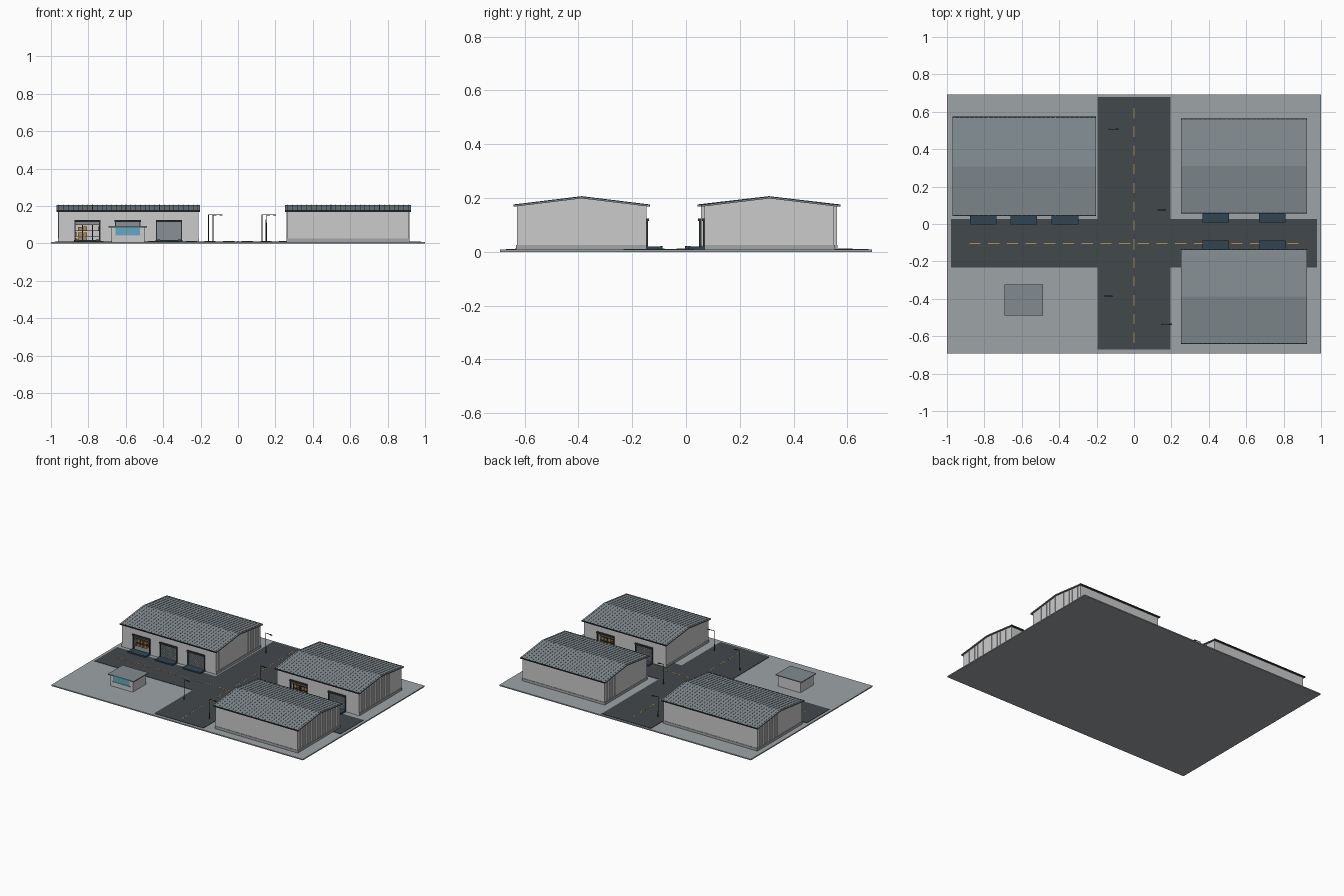
import bpy, bmesh, random
from math import pi
from mathutils import Matrix, Vector

if "Cube" in bpy.data.objects:
    bpy.data.objects.remove(bpy.data.objects["Cube"])

random.seed(4)
COL = dict(ground=(.34, .37, .38), road=(.055, .065, .072), paint=(.45, .28, .06), wall=(.52, .54, .54),
           plinth=(.36, .38, .38), roof=(.22, .26, .28), dark=(.03, .04, .045), dock=(.03, .06, .085),
           shutter=(.25, .28, .3), crate=(.5, .24, .06), glass=(.12, .4, .58), floor=(.2, .21, .21))
MATS = {}
for key, c in COL.items():
    MATS[key] = bpy.data.materials.new(key)
    MATS[key].diffuse_color = (*c, 1)


def finish(name, bm, col, M):
    bm.transform(M)
    bmesh.ops.recalc_face_normals(bm, faces=bm.faces)
    me = bpy.data.meshes.new(name)
    bm.to_mesh(me)
    bm.free()
    me.materials.append(MATS[col])
    ob = bpy.data.objects.new(name, me)
    bpy.context.collection.objects.link(ob)
    return ob


def boxes(name, items, col, M=Matrix()):
    """One object from boxes given as (x0, x1, y0, y1, z0, z1)."""
    bm = bmesh.new()
    for x0, x1, y0, y1, z0, z1 in items:
        T = Matrix.Translation(((x0 + x1) / 2, (y0 + y1) / 2, (z0 + z1) / 2))
        S = Matrix.Diagonal((x1 - x0, y1 - y0, z1 - z0, 1))
        bmesh.ops.create_cube(bm, size=1, matrix=T @ S)
    return finish(name, bm, col, M)


def prisms(name, profile, spans, col, M=Matrix()):
    """Extrude a (y, z) profile along x for each (x0, x1) span."""
    bm = bmesh.new()
    for x0, x1 in spans:
        f = bm.faces.new([bm.verts.new((x0, y, z)) for y, z in profile])
        g = bmesh.ops.extrude_face_region(bm, geom=[f])
        vs = [v for v in g['geom'] if isinstance(v, bmesh.types.BMVert)]
        bmesh.ops.translate(bm, verts=vs, vec=(x1 - x0, 0, 0))
    return finish(name, bm, col, M)


G = 0.008                     # ground level
EAVE, PEAK, T = 0.175, 0.207, 0.007
DW, DH = 0.066, 0.12          # door half width and top


def warehouse(tag, cx, cy, hw, hd, doors, dock_len, rot=0):
    """hw/hd: wall half sizes; the front faces local -y; the first door is open."""
    M = Matrix.Translation((cx, cy, 0)) @ Matrix.Rotation(rot, 4, 'Z')
    t = 0.008
    rd = hd + 0.01
    under = EAVE - T + 0.003
    # front wall in piers and lintels, plain back wall
    edges = [-hw] + [e for d in doors for e in (d - DW, d + DW)] + [hw]
    walls = [(edges[i], edges[i + 1], -hd, -hd + t, G, under) for i in range(0, len(edges), 2)]
    walls += [(d - DW, d + DW, -hd, -hd + t, DH, under) for d in doors]
    walls.append((-hw, hw, hd - t, hd, G, under))
    boxes(tag + "_long_walls", walls, 'wall', M)
    gable = [(-hd, G), (hd, G), (hd, under), (0, PEAK - T), (-hd, under)]
    prisms(tag + "_gable_walls", gable, [(-hw, -hw + t), (hw - t, hw)], 'wall', M)
    # cladding ribs on the gables
    n = int(2 * hd / 0.027)
    ribs = []
    for i in range(1, n):
        y = -hd + 2 * hd * i / n
        top = PEAK - T - 0.003 - (PEAK - EAVE) * abs(y) / hd
        for s in (-1, 1):
            x = sorted((s * hw, s * (hw + 0.002)))
            ribs.append((*x, y - 0.0015, y + 0.0015, G, top))
    boxes(tag + "_gable_ribs", ribs, 'wall', M)
    # plinth strips
    e = 0.003
    boxes(tag + "_plinth", [(-hw, hw, hd, hd + e, G, 0.026), (-hw - e, -hw, -hd, hd, G, 0.026),
                            (hw, hw + e, -hd, hd, G, 0.026)], 'plinth', M)
    boxes(tag + "_floor", [(-hw + t, hw - t, -hd, hd - t, G, 0.013)], 'floor', M)
    # pitched roof, seams, ridge cap and gutters
    x1 = hw + 0.01

    def chevron(lift, th):
        return [(-rd, EAVE + lift), (0, PEAK + lift - .0015), (rd, EAVE + lift),
                (rd, EAVE + lift - th), (0, PEAK + lift - th - .0015), (-rd, EAVE + lift - th)]
    prisms(tag + "_roof", chevron(0, T), [(-x1, x1)], 'roof', M)
    k = int(2 * x1 / 0.025)
    xs = [-x1 + 2 * x1 * (i + .5) / k for i in range(k)]
    prisms(tag + "_roof_seams", chevron(.0015, .003), [(x - .0015, x + .0015) for x in xs], 'roof', M)
    boxes(tag + "_gutters", [(-x1, x1, s * rd - .003, s * rd + .003, EAVE - .007, EAVE + .001)
                             for s in (-1, 1)], 'dark', M)
    # doors: frames, shutters and docks
    f = -hd - 0.006
    frames, slats, docks, racks, crates = [], [], [], [], []
    for i, d in enumerate(doors):
        for s in (-1, 1):
            frames.append((d + s * DW - .003, d + s * DW + .003, f, -hd + t, G, DH))
        frames.append((d - DW - .004, d + DW + .004, f - .004, -hd, DH - .006, DH + .004))
        z = 0.098 if i == 0 else 0.016
        slats.append((d - DW, d + DW, -hd + .004, -hd + .006, z, DH))
        while z < DH - .008:
            slats.append((d - DW, d + DW, -hd + .001, -hd + .005, z, z + .006))
            z += .009
        docks.append((d - .071, d + .071, -hd - dock_len, -hd, G, .019))
        docks += [(d + s * .055 - .008, d + s * .055 + .008, -hd - dock_len, -hd - dock_len + .008, .019, .021)
                  for s in (-1, 1)]
    # storage rack behind the open door
    d, y = doors[0], -hd + 0.05
    for z in (.04, .07, .1):
        racks.append((d - .08, d + .08, y, y + .05, z - .003, z))
    for px in (-.08, -.027, .027, .08):
        for py in (0, .047):
            racks.append((d + px - .002, d + px + .002, y + py, y + py + .003, .013, .12))
    for z in (.013, .04, .07):
        for px in (-.068, -.04, -.012, .014, .04, .066):
            if random.random() < .75:
                crates.append((d + px - .01, d + px + .01, y + .008, y + .04, z, z + random.uniform(.016, .023)))
    boxes(tag + "_door_frames", frames, 'dark', M)
    boxes(tag + "_shutters", slats, 'shutter', M)
    boxes(tag + "_docks", docks, 'dock', M)
    boxes(tag + "_rack", racks, 'dark', M)
    boxes(tag + "_crates", crates, 'crate', M)


# ground slab, crossing roads and dashed centre lines
boxes("ground_slab", [(-1, 1, -.692, .692, 0, G)], 'ground')
boxes("main_road", [(-.979, .979, -.232, .027, G - .002, .0105)], 'road')
boxes("cross_road", [(-.196, .196, -.67, .678, G - .002, .011)], 'road')
boxes("main_road_dashes", [(-.88 + i * .1, -.82 + i * .1, -.106, -.101, .01, .0118) for i in range(18)], 'paint')
boxes("cross_road_dashes", [(-.0025, .0025, -.635 + i * .1, -.58 + i * .1, .01, .0118) for i in range(13)], 'paint')

# three warehouses
warehouse("large_warehouse", -.586, .308, .374, .253, (-.219, -.003, .217), .058)
warehouse("north_warehouse", .588, .31, .327, .241, (-.152, .152), .06)
warehouse("south_warehouse", .588, -.388, .327, .241, (-.152, .152), .06, pi)

# guard kiosk
boxes("kiosk_body", [(-.677, -.5, -.48, -.333, G, .088)], 'wall')
boxes("kiosk_roof", [(-.692, -.486, -.49, -.323, .086, .092)], 'roof')
boxes("kiosk_window", [(-.655, -.525, -.484, -.48, .045, .083)], 'glass')
boxes("kiosk_sill", [(-.66, -.52, -.487, -.48, .041, .045)], 'plinth')

# street lamps with arms toward +x
for i, (x, y, arm) in enumerate([(-.134, .507, .05), (.128, .075, .042), (-.158, -.385, .042), (.151, -.537, .052)]):
    bm = bmesh.new()
    bmesh.ops.create_cone(bm, cap_ends=True, segments=8, radius1=.0032, radius2=.0025, depth=.147,
                          matrix=Matrix.Translation((x, y, G + .0735)))
    finish(f"lamp_post_{i}", bm, 'dark', Matrix())
    boxes(f"lamp_arm_{i}", [(x, x + arm, y - .0015, y + .0015, .152, .155),
                            (x + arm - .016, x + arm, y - .004, y + .004, .149, .153)], 'dark')

for m in bpy.data.materials:
    if m.users and not m.is_grease_pencil:
        m.use_nodes = True
        m.node_tree.nodes["Principled BSDF"].inputs["Base Color"].default_value = m.diffuse_color
